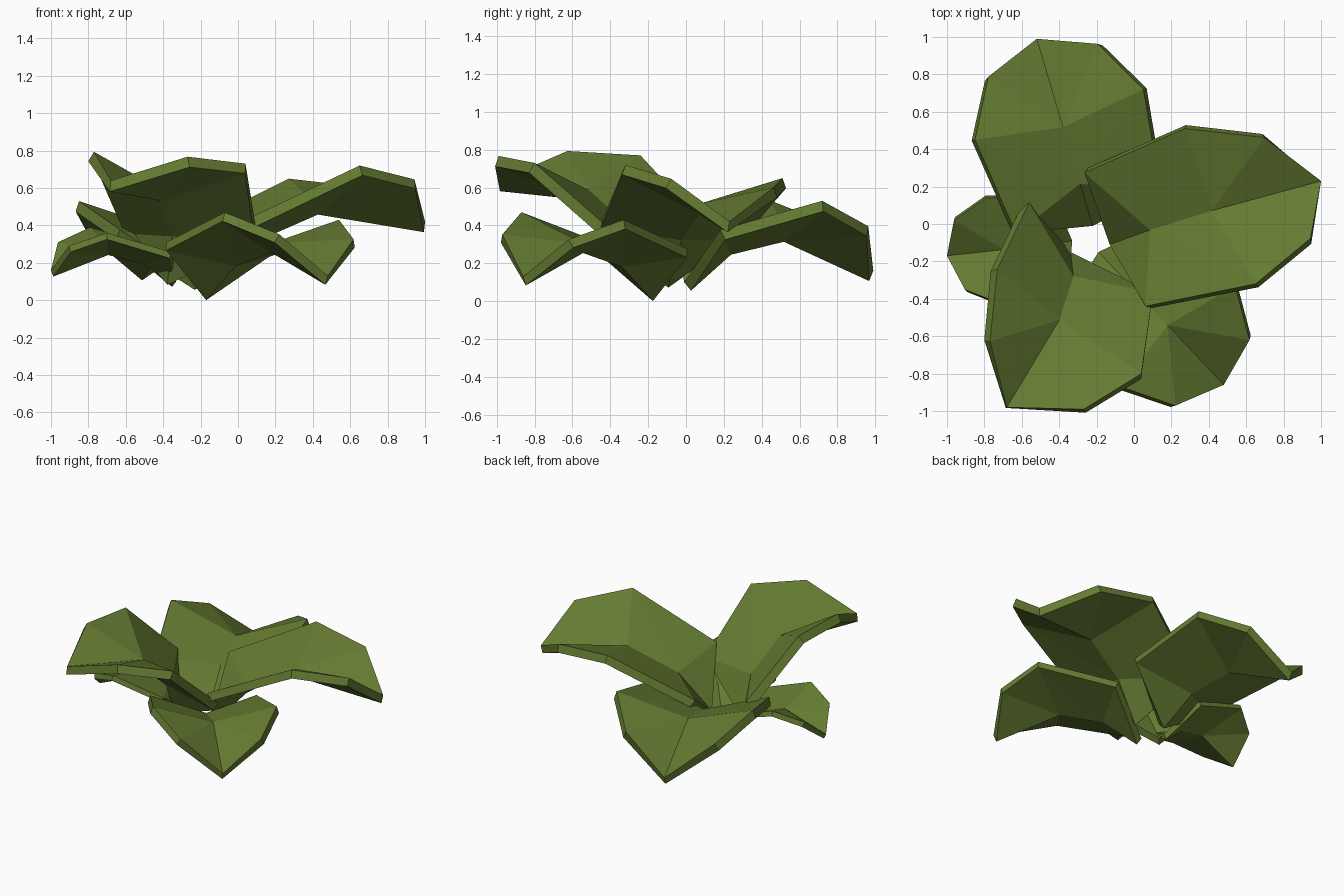
import bpy
import bmesh
from mathutils import Vector

cube = bpy.data.objects.get("Cube")
if cube:
    bpy.data.objects.remove(cube, do_unlink=True)

# Single leaf-green material
green = bpy.data.materials.new("leaf_green")
green.use_nodes = True
colour = (0.13, 0.2, 0.032, 1)
green.diffuse_color = colour
green.node_tree.nodes["Principled BSDF"].inputs["Base Color"].default_value = colour

# Shared leaf pattern: position along the leaf, half width, rise
MIDRIB = {"base": (0, 0, 0), "rib_low": (0.18, 0, 0.47),
          "rib_high": (0.47, 0, 0.61), "tip": (1, 0, 0)}
EDGE = {"edge_low": (0.01, 0.86, 0.69), "edge_wide": (0.5, 1, 1),
        "edge_high": (0.827, 0.65, 0.615)}
HALF_FACES = [("base", "rib_low", "edge_low"),
              ("rib_low", "edge_wide", "edge_low"),
              ("rib_low", "rib_high", "edge_wide"),
              ("rib_high", "edge_high", "edge_wide"),
              ("rib_high", "tip", "edge_high")]


def make_leaf(name, base, tip, left, right):
    """Stretch the shared pattern between the base, the tip and the widest points."""
    base, tip, left, right = map(Vector, (base, tip, left, right))
    along = tip - base
    across = (left - right) / 2
    rise = (left + right) / 2 - (base + tip) / 2

    def place(point, side):
        a, b, c = point
        return base + along * a + across * b * side + rise * c

    bm = bmesh.new()
    rib = {key: bm.verts.new(place(p, 1)) for key, p in MIDRIB.items()}
    for side in (1, -1):
        verts = dict(rib)
        verts.update({key: bm.verts.new(place(p, side)) for key, p in EDGE.items()})
        for face in HALF_FACES:
            bm.faces.new([verts[key] for key in face[::side]])
    bm.normal_update()

    mesh = bpy.data.meshes.new(name)
    bm.to_mesh(mesh)
    bm.free()
    mesh.materials.append(green)
    leaf = bpy.data.objects.new(name, mesh)
    bpy.context.collection.objects.link(leaf)

    # Leaf thickness grows with its width, below the top surface
    solid = leaf.modifiers.new("thickness", "SOLIDIFY")
    solid.thickness = across.length * 0.125
    solid.offset = -1


# Five leaves around the middle: base, tip, widest left, widest right
make_leaf("back_leaf", (-0.22, -0.01, 0.1), (-0.52, 0.99, 0.16),
          (-0.85, 0.45, 0.53), (0.05, 0.72, 0.53))
make_leaf("left_leaf", (-0.13, -0.11, 0.12), (1, 0.23, 0.42),
          (0.27, 0.51, 0.65), (0.65, -0.32, 0.72))
make_leaf("front_right_leaf", (-0.34, -0.15, 0.1), (-0.68, -0.98, 0.64),
          (0.04, -0.8, 0.73), (-0.73, -0.24, 0.77))
make_leaf("front_left_leaf", (-0.19, -0.15, 0.04), (0.48, -0.86, 0.13),
          (0.54, -0.33, 0.43), (-0.07, -0.87, 0.47))
make_leaf("right_leaf", (-0.33, -0.09, 0.1), (-1, -0.17, 0.16),
          (-0.7, -0.43, 0.36), (-0.79, 0.14, 0.39))
